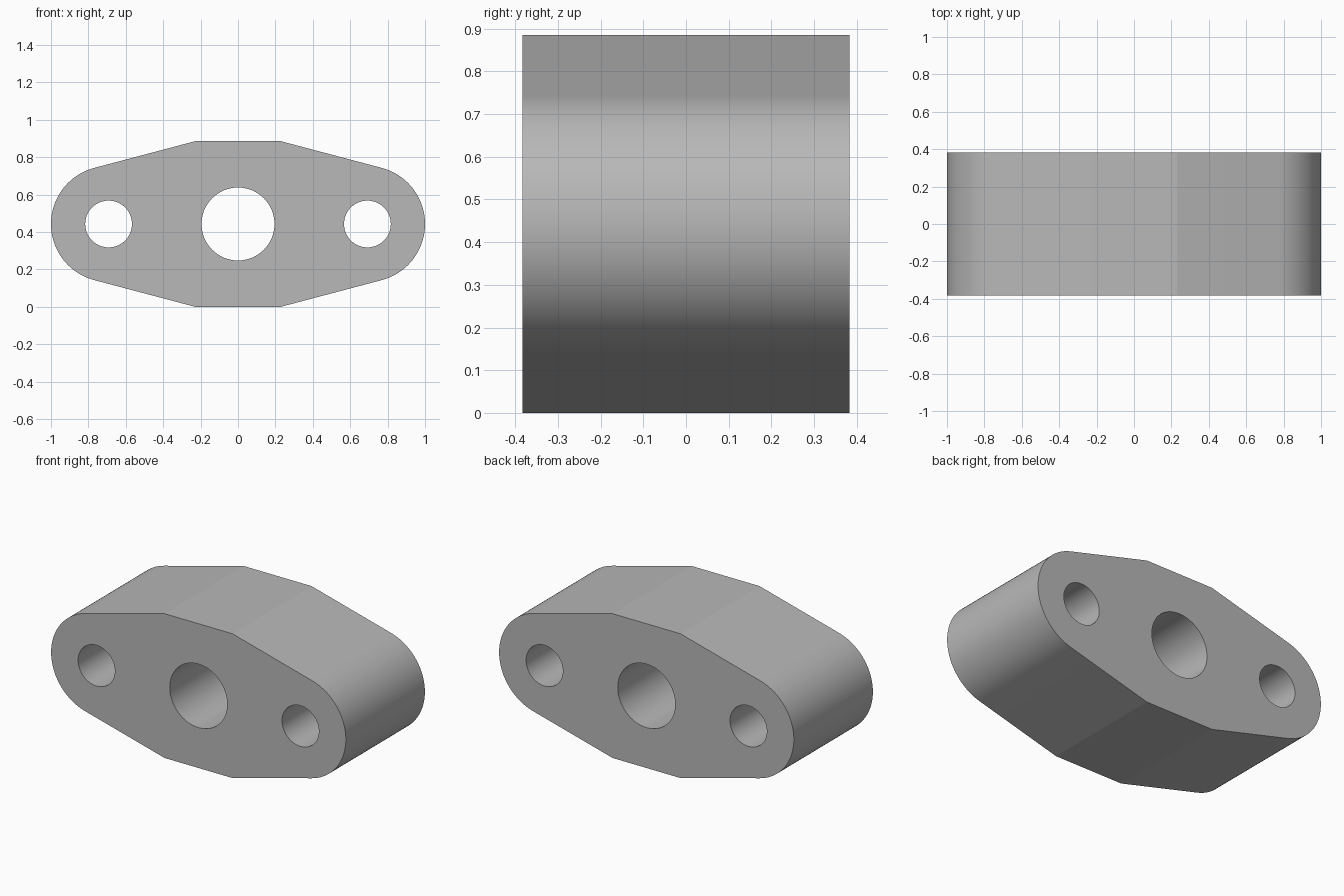
import bpy, bmesh
from math import sin, cos, pi, radians

cube = bpy.data.objects.get("Cube")
if cube:
    bpy.data.objects.remove(cube, do_unlink=True)

HEIGHT, DEPTH = 0.885, 0.766
MID = HEIGHT / 2
END_X, END_R = 0.69, 0.31
FLAT_X = 0.23
TILT = radians(14.7)


def arc(cx, radius, start, end, steps):
    """Points on an arc about (cx, MID) in the x-z plane."""
    angles = [start + (end - start) * i / steps for i in range(steps + 1)]
    return [(cx + radius * cos(a), MID + radius * sin(a)) for a in angles]


def add_loop(bm, points):
    verts = [bm.verts.new((x, -DEPTH / 2, z)) for x, z in points]
    return [bm.edges.new((v, verts[(i + 1) % len(verts)])) for i, v in enumerate(verts)]


# Outline: flat top and bottom, sloping shoulders tangent to rounded ends
sweep = pi / 2 - TILT
outline = arc(END_X, END_R, -sweep, sweep, 40)
outline += [(FLAT_X, HEIGHT), (-FLAT_X, HEIGHT)]
outline += arc(-END_X, END_R, pi - sweep, pi + sweep, 40)
outline += [(-FLAT_X, 0), (FLAT_X, 0)]

bm = bmesh.new()
edges = add_loop(bm, outline)

# Centre bore and two bolt holes
for cx, radius in ((0, 0.195), (-0.692, 0.125), (0.692, 0.125)):
    edges += add_loop(bm, arc(cx, radius, 0, 2 * pi, 64)[:-1])

# Fill the front face around the holes, then extrude it to the back
bmesh.ops.triangle_fill(bm, edges=edges, use_beauty=True, normal=(0, -1, 0))
result = bmesh.ops.extrude_face_region(bm, geom=bm.faces[:], use_keep_orig=True)
back = [g for g in result["geom"] if isinstance(g, bmesh.types.BMVert)]
bmesh.ops.translate(bm, verts=back, vec=(0, DEPTH, 0))
bmesh.ops.recalc_face_normals(bm, faces=bm.faces[:])

mesh = bpy.data.meshes.new("flange_spacer")
bm.to_mesh(mesh)
bm.free()
flange = bpy.data.objects.new("flange_spacer", mesh)
bpy.context.collection.objects.link(flange)

# Plain grey metal
grey = bpy.data.materials.new("plain_grey")
grey.use_nodes = True
colour = (0.48, 0.48, 0.48, 1)
grey.diffuse_color = colour
grey.node_tree.nodes["Principled BSDF"].inputs["Base Color"].default_value = colour
mesh.materials.append(grey)

# Smooth the curved walls, keep the shoulder creases and rims sharp
bpy.ops.object.select_all(action="DESELECT")
flange.select_set(True)
bpy.context.view_layer.objects.active = flange
bpy.ops.object.shade_smooth_by_angle(angle=radians(10))
